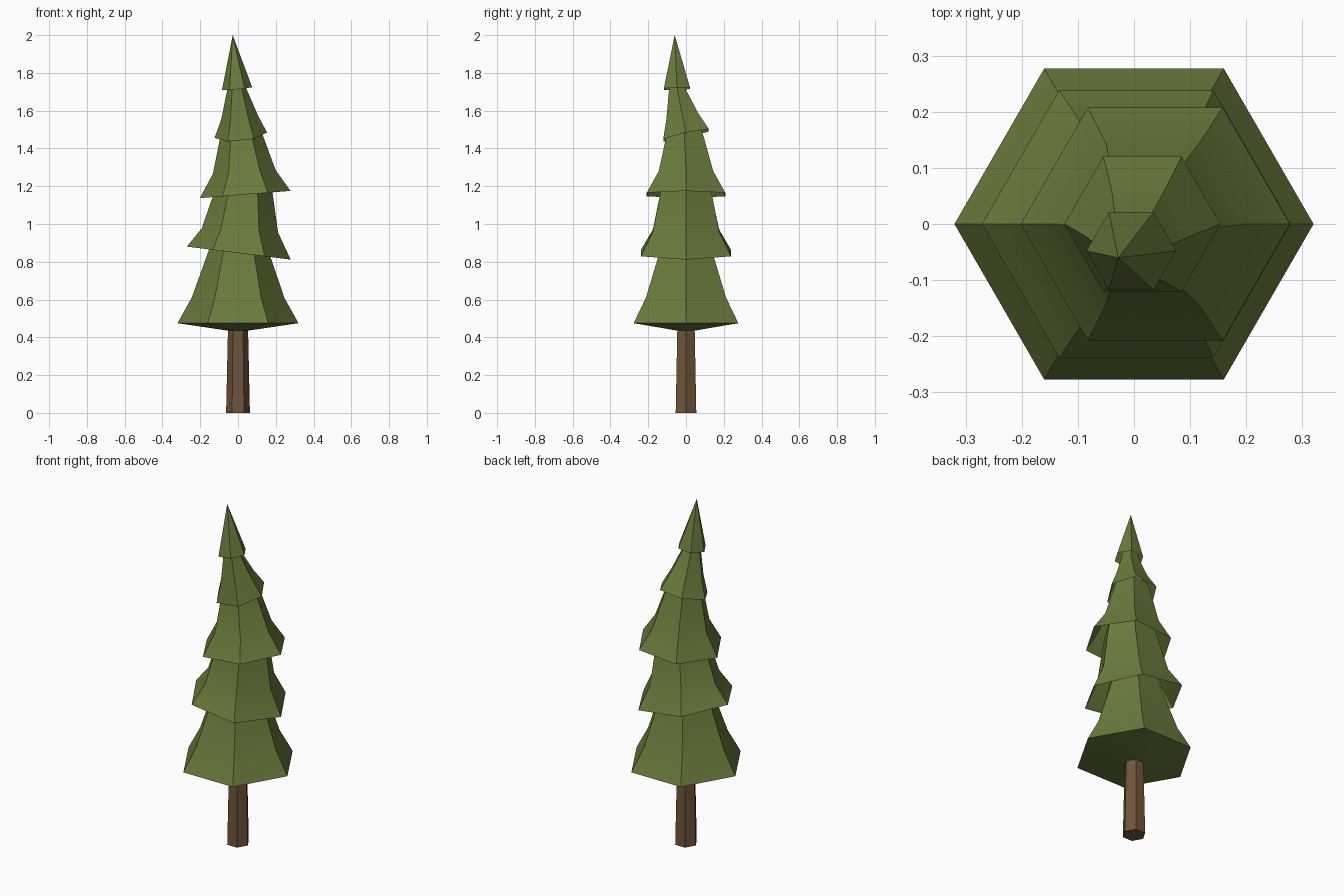
import bpy, bmesh, math

if "Cube" in bpy.data.objects:
    bpy.data.objects.remove(bpy.data.objects["Cube"])

SIDES = 6


def material(name, color):
    m = bpy.data.materials.new(name)
    m.diffuse_color = (*color, 1)
    m.use_nodes = True
    m.node_tree.nodes["Principled BSDF"].inputs["Base Color"].default_value = m.diffuse_color
    return m


def loft(name, rings, mat, cap_bottom=False):
    """Hexagonal loft. Ring: centre x, y, z, radius, slope along x, slope along y."""
    bm = bmesh.new()
    prev = None
    for cx, cy, z, r, sx, sy in rings:
        ring = []
        for i in range(SIDES):
            a = math.tau * i / SIDES
            dx, dy = r * math.cos(a), r * math.sin(a)
            ring.append(bm.verts.new((cx + dx, cy + dy, z + sx * dx + sy * dy)))
        if prev:
            for i in range(SIDES):
                j = (i + 1) % SIDES
                bm.faces.new((prev[i], prev[j], ring[j], ring[i]))
        elif cap_bottom:
            bm.faces.new(ring[::-1])
        prev = ring
    bmesh.ops.remove_doubles(bm, verts=bm.verts, dist=1e-5)
    me = bpy.data.meshes.new(name)
    bm.to_mesh(me)
    bm.free()
    me.materials.append(mat)
    ob = bpy.data.objects.new(name, me)
    bpy.context.collection.objects.link(ob)
    bpy.ops.object.select_all(action='DESELECT')
    ob.select_set(True)
    bpy.context.view_layer.objects.active = ob
    bpy.ops.object.shade_smooth_by_angle(angle=math.radians(35))
    return ob


green = material("needles", (0.14, 0.20, 0.045))
brown = material("bark", (0.16, 0.09, 0.042))

# Trunk
loft("trunk", [(0, 0, 0, 0.063, 0, 0), (0, 0, 0.45, 0.053, 0, 0)], brown, True)

# Branch tiers: lip, bend, and a top tucked inside the tier above
tiers = {
    "bottom_tier": [(0, 0, 0.435, 0.05, 0, 0), (0, 0, 0.475, 0.32, 0, 0),
                    (0, 0, 0.61, 0.245, 0, 0), (0.003, 0, 0.86, 0.158, 0, 0),
                    (0.005, 0, 0.95, 0.135, 0, 0)],
    "second_tier": [(0.004, 0, 0.846, 0.275, -0.125, 0),
                    (0.01, 0, 0.966, 0.202, -0.055, 0),
                    (0.025, 0, 1.156, 0.158, 0.05, 0),
                    (0.028, 0, 1.24, 0.14, 0.05, 0)],
    "third_tier": [(0.038, 0, 1.156, 0.24, 0.08, 0),
                   (0.033, 0, 1.276, 0.166, 0.06, 0),
                   (0.019, -0.008, 1.453, 0.116, 0.06, 0.1),
                   (0.014, -0.012, 1.52, 0.095, 0.06, 0.1)],
    "fourth_tier": [(0.015, 0, 1.47, 0.139, 0.1, 0.22),
                    (0.008, -0.02, 1.565, 0.097, 0.12, 0.2),
                    (-0.005, -0.045, 1.71, 0.052, 0, 0),
                    (-0.008, -0.047, 1.76, 0.038, 0, 0)],
    "tip": [(-0.005, -0.048, 1.716, 0.08, 0.1, 0.04),
            (-0.028, -0.06, 2.0, 0, 0, 0)],
}
for name, rings in tiers.items():
    loft(name, rings, green)
